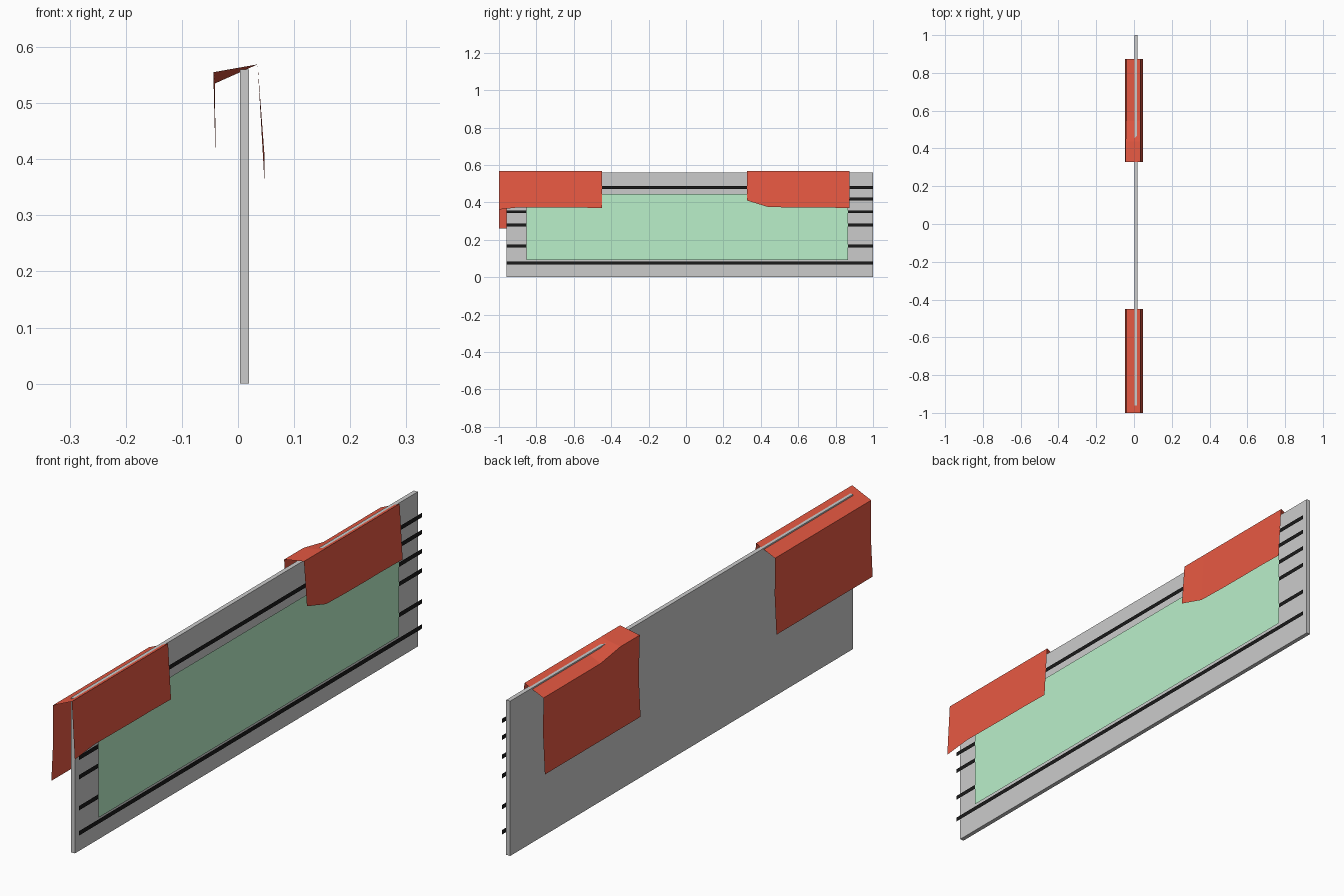
import bpy, bmesh

if "Cube" in bpy.data.objects:
    bpy.data.objects.remove(bpy.data.objects["Cube"])


def material(name, rgb):
    m = bpy.data.materials.new(name)
    m.diffuse_color = (*rgb, 1)
    m.use_nodes = True
    m.node_tree.nodes["Principled BSDF"].inputs["Base Color"].default_value = m.diffuse_color
    return m


RED = material("red", (0.8, 0.1, 0.055))
GREEN = material("green", (0.49, 0.87, 0.59))
BLACK = material("black", (0.01, 0.01, 0.01))


def finish(bm, name, mat=None):
    me = bpy.data.meshes.new(name)
    bm.to_mesh(me)
    bm.free()
    ob = bpy.data.objects.new(name, me)
    bpy.context.collection.objects.link(ob)
    if mat:
        me.materials.append(mat)
    return ob


def sheet(name, x, y0, y1, z0, z1, mat):
    """Thin upright rectangle facing +x."""
    bm = bmesh.new()
    bm.faces.new([bm.verts.new((x, y, z)) for y, z in
                  ((y0, z0), (y1, z0), (y1, z1), (y0, z1))])
    return finish(bm, name, mat)


def cloth(name, ys, front_z, back_z):
    """Sheet folded over the board: one cross-section per y station."""
    bm = bmesh.new()
    rows = []
    for y, fz, bz in zip(ys, front_z, back_z):
        bx = -0.041 - (bz - 0.535) * 0.15
        profile = ((0.047, fz), (0.035, 0.569), (bx, bz), (-0.04, 0.40), (-0.047, 0.26))
        rows.append([bm.verts.new((x, y, z)) for x, z in profile])
    for a, b in zip(rows, rows[1:]):
        for i in range(len(a) - 1):
            bm.faces.new((a[i], b[i], b[i + 1], a[i + 1]))
    return finish(bm, name, RED)


# Upright board
bm = bmesh.new()
bmesh.ops.create_cube(bm, size=1)
for v in bm.verts:
    v.co.x = 0.0115 + v.co.x * 0.016
    v.co.y = 0.02 + v.co.y * 1.96
    v.co.z = 0.28 + v.co.z * 0.56
finish(bm, "board")

# Black stripes floating just off the front of the board
for i, z in enumerate((0.077, 0.168, 0.28, 0.35, 0.419, 0.48)):
    sheet(f"stripe_{i + 1}", 0.036, -0.96, 1.0, z - 0.008, z + 0.008, BLACK)

# Green panel covering the stripes
sheet("green_panel", 0.038, -0.853, 0.866, 0.093, 0.445, GREEN)

# Two red cloths draped over the top edge
cloth("cloth_left", [-1.0, -0.89, -0.78, -0.67, -0.56, -0.45],
      [0.362, 0.374, 0.373, 0.372, 0.372, 0.37], [0.535] * 6)
cloth("cloth_right", [0.327, 0.437, 0.547, 0.655, 0.765, 0.874],
      [0.41, 0.376, 0.373, 0.372, 0.372, 0.37], [0.555, 0.555] + [0.535] * 4)
